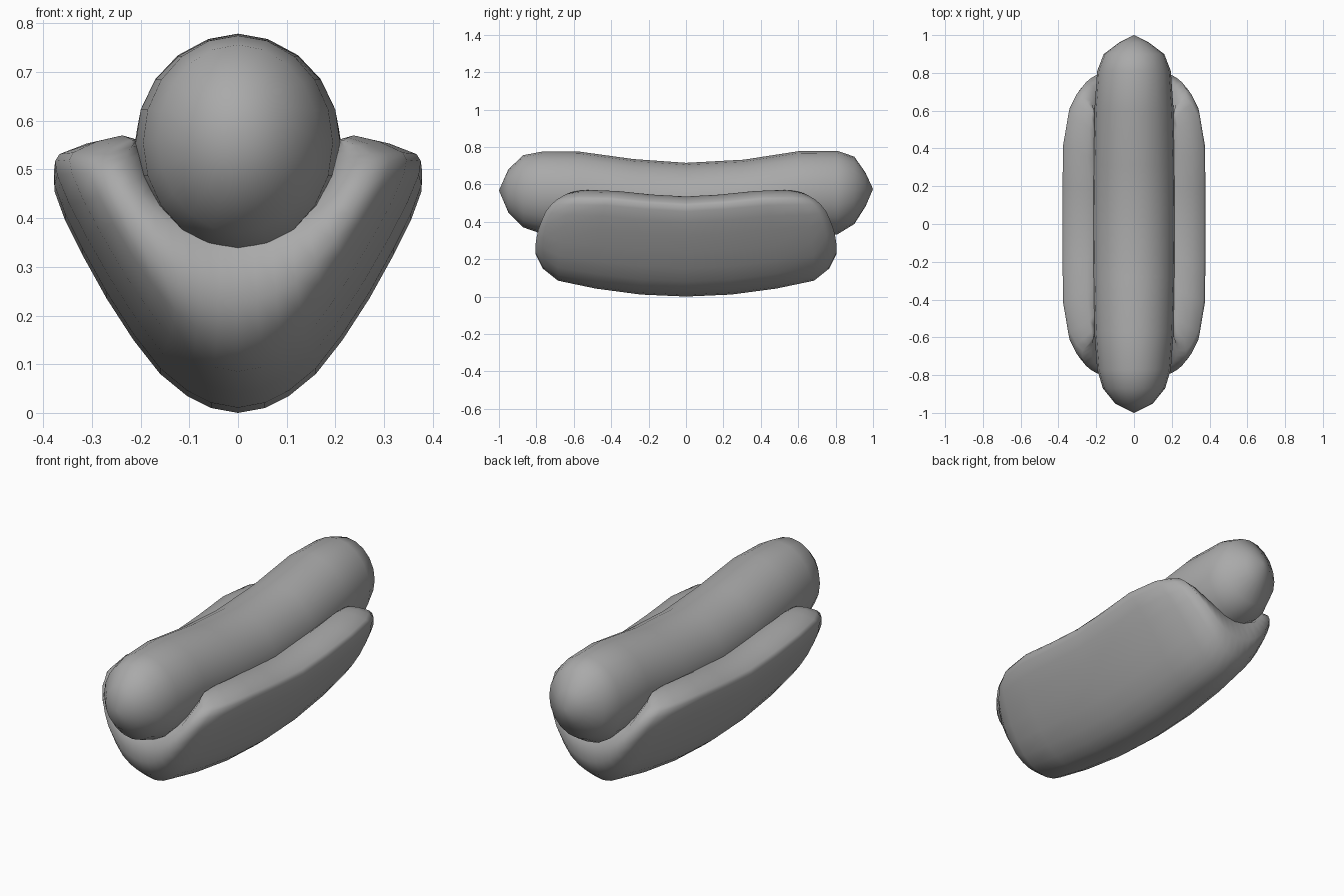
import bpy, bmesh
from math import sin, cos, pi

cube = bpy.data.objects.get("Cube")
if cube:
    bpy.data.objects.remove(cube, do_unlink=True)

grey = bpy.data.materials.new("plain_grey")
grey.use_nodes = True
grey.diffuse_color = (0.4, 0.4, 0.4, 1)
bsdf = next(n for n in grey.node_tree.nodes if n.type == 'BSDF_PRINCIPLED')
bsdf.inputs["Base Color"].default_value = (0.4, 0.4, 0.4, 1)


def loft(name, rings, caps=True):
    """Skin a row of closed rings; a one-point ring becomes a pointed end."""
    bm = bmesh.new()
    rows = [[bm.verts.new(p) for p in ring] for ring in rings]
    for a, b in zip(rows, rows[1:]):
        n = max(len(a), len(b))
        for i in range(n):
            j = (i + 1) % n
            if len(a) == 1:
                bm.faces.new((a[0], b[i], b[j]))
            elif len(b) == 1:
                bm.faces.new((a[i], b[0], a[j]))
            else:
                bm.faces.new((a[i], b[i], b[j], a[j]))
    if caps:
        for row in (rows[0], rows[-1]):
            # strip of quads bridging the two long edges of the ring
            n = len(row)
            for i in range(n // 2 - 1):
                bm.faces.new((row[i], row[i + 1], row[n - 2 - i], row[n - 1 - i]))
    bmesh.ops.recalc_face_normals(bm, faces=bm.faces)
    mesh = bpy.data.meshes.new(name)
    bm.to_mesh(mesh)
    bm.free()
    mesh.materials.append(grey)
    mesh.shade_smooth()
    obj = bpy.data.objects.new(name, mesh)
    bpy.context.collection.objects.link(obj)
    return obj


# Sausage: y, centre height, half width, half height
stations = [
    (-0.95, .565, .10, .115), (-0.87, .563, .165, .193), (-0.77, .555, .195, .22),
    (-0.57, .555, .21, .22), (-0.28, .515, .218, .22), (0, .495, .22, .22),
    (0.31, .512, .218, .22), (0.6, .555, .21, .222), (0.81, .556, .195, .223),
    (0.9, .568, .16, .18), (0.96, .572, .08, .09),
]
SIDES = 20
rings = [[(0, -1, .567)]]
for y, zc, rx, rz in stations:
    rings.append([(rx * sin(2 * pi * i / SIDES), y, zc + rz * cos(2 * pi * i / SIDES))
                  for i in range(SIDES)])
rings.append([(0, 1, .575)])
loft("sausage", rings, caps=False)

# Bun: columns from the keel up one side, as
# outer x, outer z, inner x, inner z, half length
columns = [
    (0, 0, 0, .32, .805), (.055, .01, .03, .322, .805), (.105, .035, .065, .33, .805),
    (.16, .08, .1, .345, .805), (.215, .15, .13, .365, .80), (.27, .235, .155, .39, .79),
    (.32, .325, .175, .42, .77), (.355, .395, .185, .45, .75), (.377, .455, .192, .475, .72),
    (.378, .485, .197, .495, .69), (.367, .5, .2, .505, .67),
    (.31, .523, .2, .515, .64), (.25, .535, .205, .522, .60), (.222, .528, .21, .524, .57),
]
# Rounded lengthwise outline of each column: length fraction, depth fraction
quarter = [(.3, 0), (.6, 0), (.85, 0), (.95, .2), (1, .45), (.97, .8), (.85, 1), (.45, 1)]
outline = ([(0, 0)] + quarter + [(0, 1)] + [(-s, d) for s, d in reversed(quarter)])


def bun_ring(column, side):
    ox, oz, ix, iz, half = column
    h = min(oz / .53, 1)
    ring = []
    for s, d in outline:
        y = s * half
        # keel lifts towards the ends, lips rise and fall again
        keel = .085 * min(abs(y) / .68, 1) ** 2
        lip = .035 * (1 - cos(pi * y / .5)) / 2
        x = ox + (ix - ox) * d
        x *= 1 - .09 * max(0, abs(y) - .4) / .2 * (1 - d)
        ring.append((side * x, y, oz + (iz - oz) * d + keel * (1 - h) + lip * h))
    return ring


# start the ring on the outer middle so the lip caps close evenly
shift = 14


def rolled(ring):
    return ring[shift:] + ring[:shift]


bun_rings = [rolled(bun_ring(c, -1)) for c in reversed(columns[1:])]
bun_rings += [rolled(bun_ring(c, 1)) for c in columns]
loft("bun", bun_rings)
